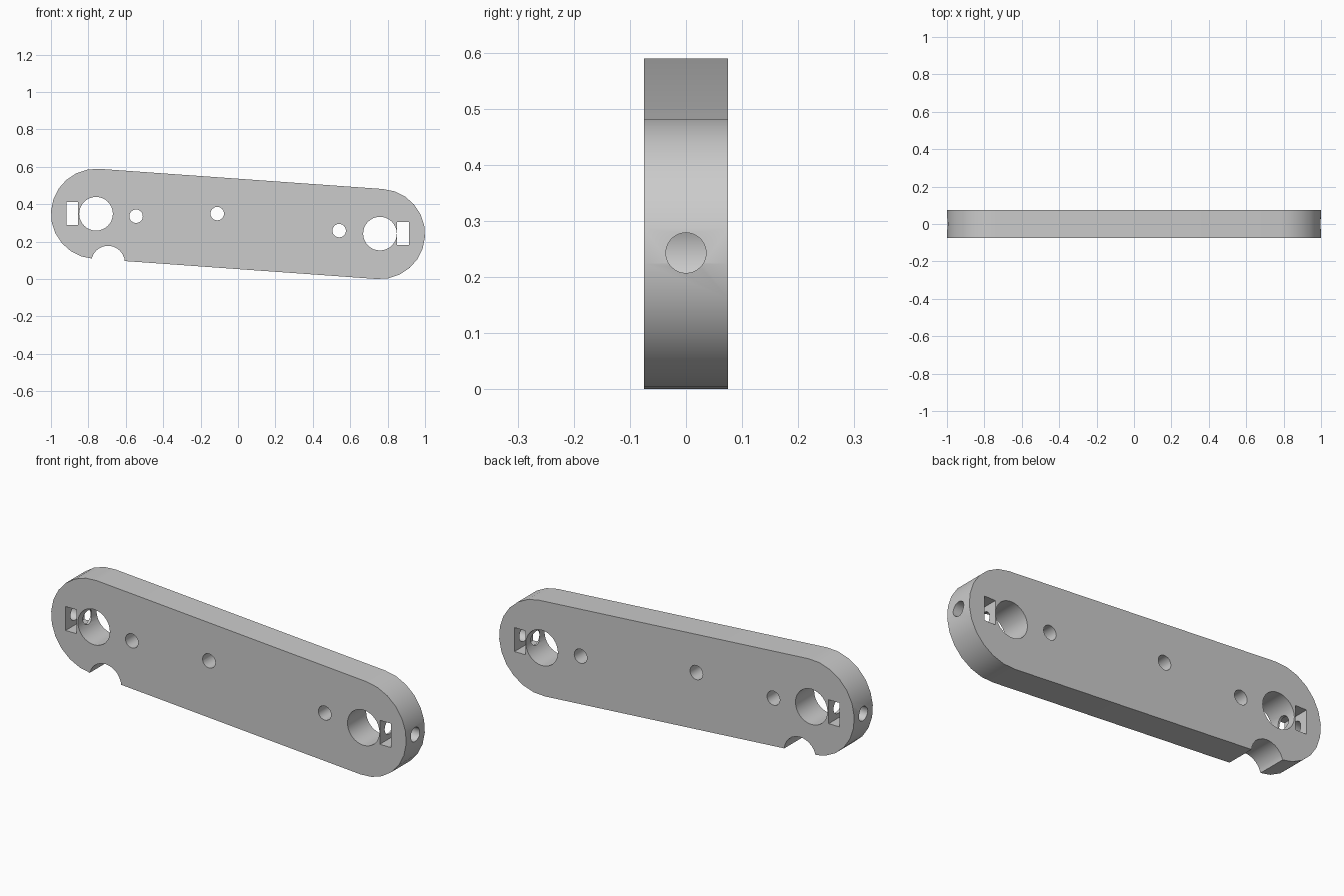
import bpy, bmesh, math
from mathutils import Matrix, Vector

if "Cube" in bpy.data.objects:
    bpy.data.objects.remove(bpy.data.objects["Cube"])

# Main dimensions
HALF_DEPTH = 0.075
END_RADIUS = 0.241
LEFT_Z, RIGHT_Z, END_X = 0.349, 0.241, 0.759
ARC_STEPS = 12

grey = bpy.data.materials.new("light grey")
grey.use_nodes = True
colour = (0.6, 0.6, 0.6, 1)
grey.diffuse_color = colour
grey.node_tree.nodes["Principled BSDF"].inputs["Base Color"].default_value = colour


def finish(name, bm):
    bmesh.ops.recalc_face_normals(bm, faces=bm.faces)
    mesh = bpy.data.meshes.new(name)
    bm.to_mesh(mesh)
    bm.free()
    mesh.materials.append(grey)
    ob = bpy.data.objects.new(name, mesh)
    bpy.context.collection.objects.link(ob)
    return ob


def cut(body, name, bm):
    """Subtract a hidden cutter from the body and discard it."""
    cutter = finish(name, bm)
    cutter.hide_render = True
    bpy.context.view_layer.objects.active = body
    mod = body.modifiers.new(name, "BOOLEAN")
    mod.operation, mod.solver, mod.object = "DIFFERENCE", "EXACT", cutter
    bpy.ops.object.modifier_apply(modifier=mod.name)
    bpy.data.objects.remove(cutter)


def drill(body, name, x, z, radius, length, axis, segments):
    bm = bmesh.new()
    turn = Matrix.Rotation(math.pi / 2, 4, "X" if axis == "Y" else "Y")
    bmesh.ops.create_cone(bm, cap_ends=True, segments=segments, radius1=radius,
                          radius2=radius, depth=length,
                          matrix=Matrix.Translation((x, 0, z)) @ turn)
    cut(body, name, bm)


# Link bar: two round ends joined by straight tangents
tilt = math.atan2(RIGHT_Z - LEFT_Z, 2 * END_X)
outline = []
for cx, cz, start in ((-END_X, LEFT_Z, math.pi / 2), (END_X, RIGHT_Z, -math.pi / 2)):
    for i in range(ARC_STEPS + 1):
        a = start + tilt + math.pi * i / ARC_STEPS
        outline.append((cx + END_RADIUS * math.cos(a), cz + END_RADIUS * math.sin(a)))
bm = bmesh.new()
face = bm.faces.new([bm.verts.new((x, -HALF_DEPTH, z)) for x, z in outline])
side = bmesh.ops.extrude_face_region(bm, geom=[face])["geom"]
bmesh.ops.translate(bm, vec=Vector((0, 2 * HALF_DEPTH, 0)),
                    verts=[v for v in side if isinstance(v, bmesh.types.BMVert)])
bar = finish("link_bar", bm)

# Bearing bores, nut slots and end screw holes
for s, z, slot_x in ((-1, LEFT_Z, -0.887), (1, RIGHT_Z + 0.002, 0.882)):
    drill(bar, "bore", s * END_X, z, 0.09, 0.4, "Y", 32)
    bm = bmesh.new()
    bmesh.ops.create_cube(bm, size=1, matrix=Matrix.Translation((slot_x, 0, z + 0.001))
                          @ Matrix.Diagonal((0.062, 0.4, 0.122, 1)))
    cut(bar, "nut_slot", bm)
    drill(bar, "end_screw", s * 0.91, z, 0.036, 0.3, "X", 24)

# Small through holes
for x, z in ((-0.545, 0.336), (-0.111, 0.35), (0.541, 0.259)):
    drill(bar, "small_hole", x, z, 0.036, 0.4, "Y", 24)

# Round notch in the lower edge
drill(bar, "notch", -0.695, 0.088, 0.09, 0.4, "Y", 24)

# Smooth the curved walls, keep the edges sharp
bpy.ops.object.select_all(action="DESELECT")
bar.select_set(True)
bpy.context.view_layer.objects.active = bar
bpy.ops.object.shade_smooth_by_angle(angle=math.radians(30))
